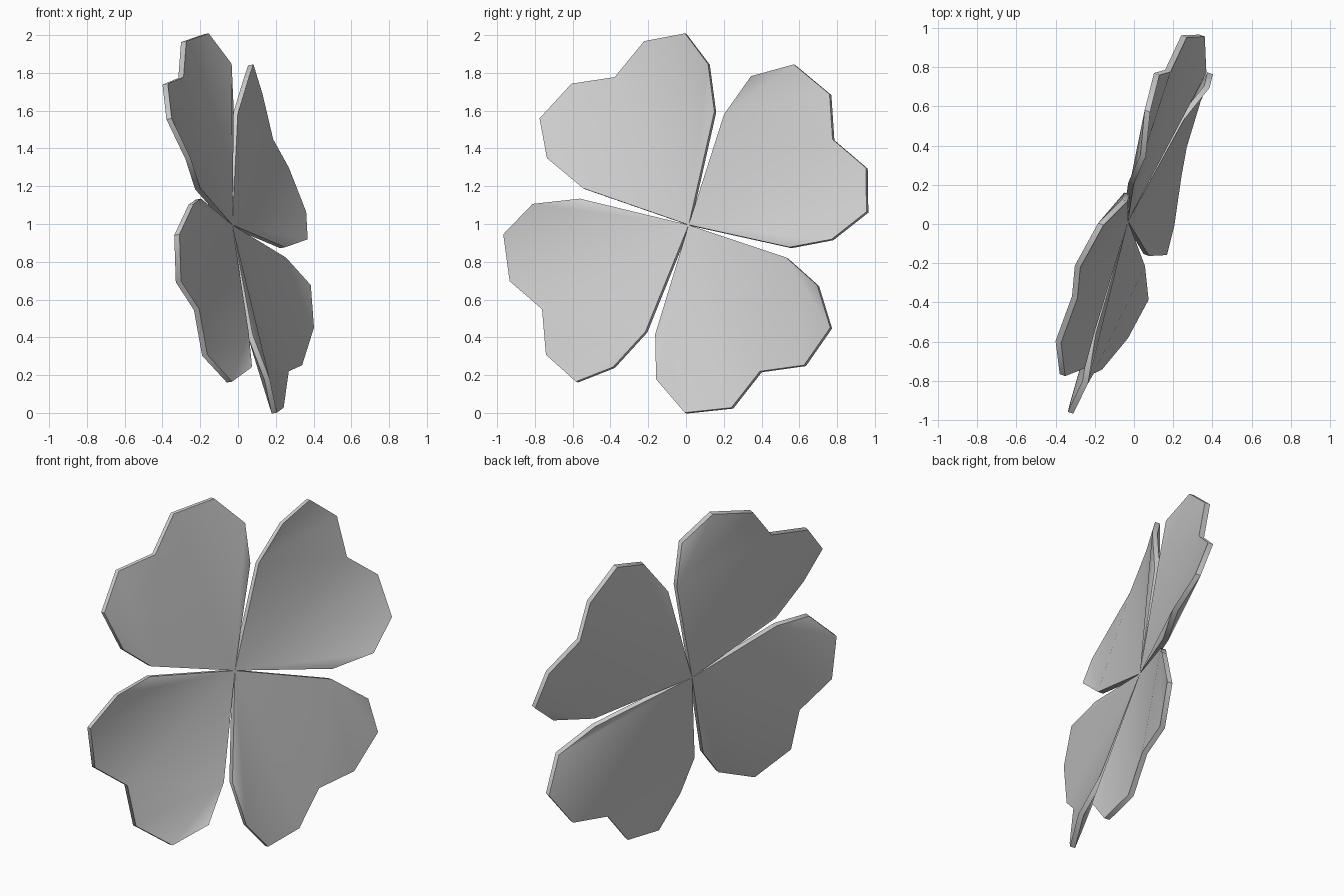
import bpy, bmesh, math
from mathutils import Vector, Matrix

if "Cube" in bpy.data.objects:
    bpy.data.objects.remove(bpy.data.objects["Cube"])

# One material for the whole clover
grey = bpy.data.materials.new("light_grey")
grey.diffuse_color = (0.62, 0.62, 0.62, 1)
grey.use_nodes = True
grey.node_tree.nodes["Principled BSDF"].inputs["Base Color"].default_value = grey.diffuse_color

# Half of a leaf outline: radius, angle from the leaf axis, height of the cup
HALF = [(0.612, 42.3, 0.062), (0.852, 36.4, 0.105), (1.02, 26.6, 0.06), (1.03, 12.8, 0.015)]
NOTCH = (0.912, 0, 0.022)
FRONT, BACK = 0.013, -0.017

# Tilted plane of the clover: right, up and facing directions
n = Vector((1, -0.36, 0.18)).normalized()
u = Vector((0.36, 1, 0)).normalized()
v = n.cross(u)
CENTRE = Vector((-0.05, 0, 1)) + u * 0.02 - v * 0.007
FRAME = Matrix.Translation(CENTRE) @ Matrix((u, v, n)).transposed().to_4x4()


def leaf(name, axis):
    outline = HALF + [NOTCH] + [(r, -a, h) for r, a, h in reversed(HALF)]
    bm = bmesh.new()

    def layer(offset):
        verts = [bm.verts.new((0, 0, offset))]
        for r, a, h in outline:
            t = math.radians(axis + a)
            verts.append(bm.verts.new((r * math.cos(t), r * math.sin(t), h + offset)))
        return verts

    front, back = layer(FRONT), layer(BACK)
    # One lobe folds along the notch line, the other fans out from the stem
    for i in (2, 3, 4):
        bm.faces.new((front[1], front[i + 1], front[i]))
        bm.faces.new((back[9], back[10 - i], back[9 - i]))
    bm.faces.new((front[0], front[5], front[1]))
    bm.faces.new((back[0], back[5], back[9]))
    for i in range(5, 9):
        bm.faces.new((front[0], front[i + 1], front[i]))
        bm.faces.new((back[0], back[10 - i], back[9 - i]))
    # Rim
    for i in range(10):
        j = (i + 1) % 10
        bm.faces.new((front[i], front[j], back[j], back[i]))
    bmesh.ops.recalc_face_normals(bm, faces=bm.faces)
    mesh = bpy.data.meshes.new(name)
    bm.transform(FRAME)
    bm.to_mesh(mesh)
    bm.free()
    mesh.materials.append(grey)
    obj = bpy.data.objects.new(name, mesh)
    bpy.context.collection.objects.link(obj)
    bpy.ops.object.select_all(action='DESELECT')
    obj.select_set(True)
    bpy.context.view_layer.objects.active = obj
    bpy.ops.object.shade_smooth_by_angle(angle=math.radians(50))


# Four leaves, a quarter turn apart
for name, axis in (("leaf_upper_left", 120), ("leaf_upper_right", 30),
                   ("leaf_lower_right", -60), ("leaf_lower_left", -150)):
    leaf(name, axis)
